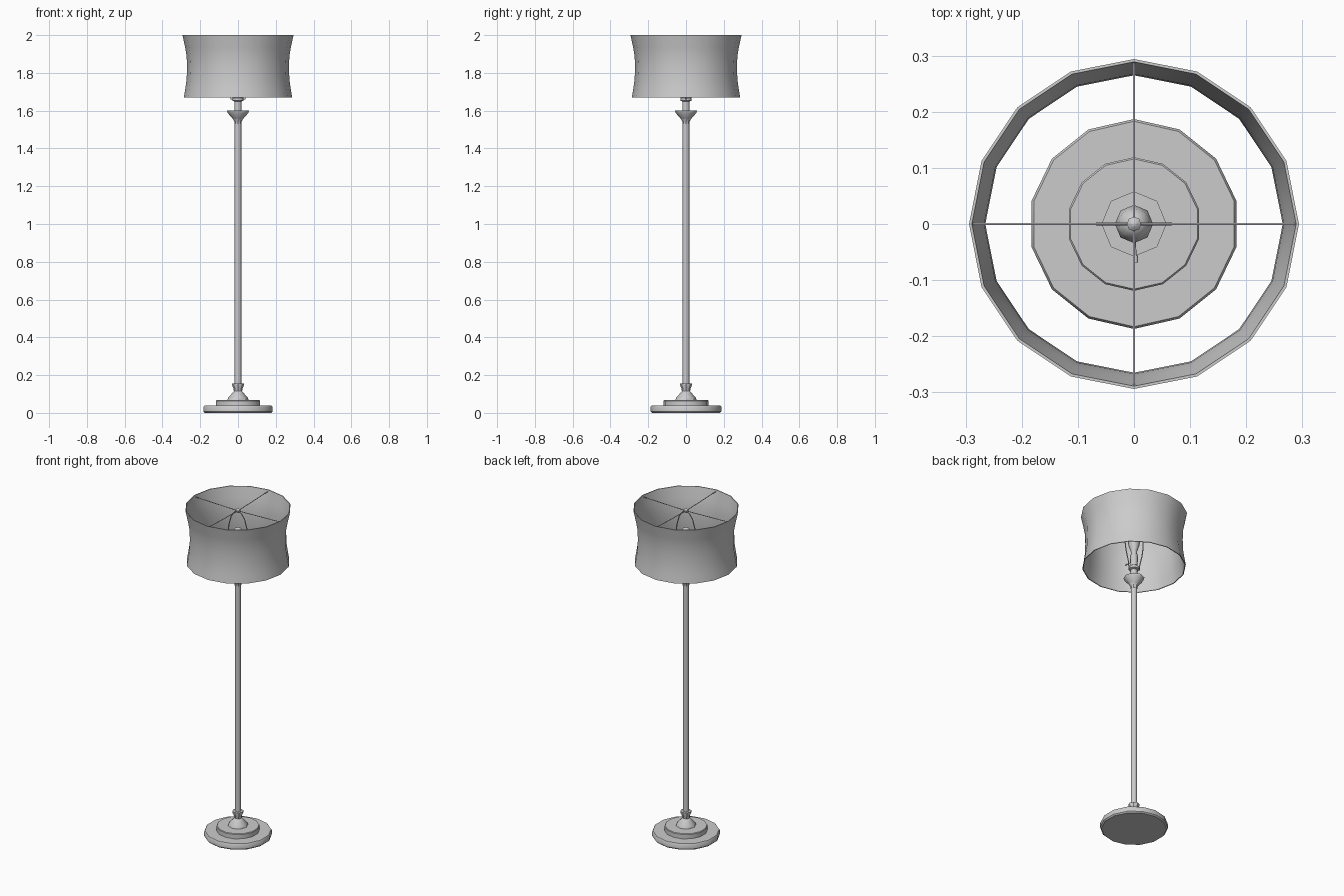
import bpy, bmesh, math

if "Cube" in bpy.data.objects:
    bpy.data.objects.remove(bpy.data.objects["Cube"])


def lathe(name, profile, sides, angle=35, closed=False):
    """Spin (radius, z) points around the z axis; a radius of 0 makes a pole."""
    bm = bmesh.new()
    rings = []
    for r, z in profile:
        if r == 0:
            rings.append([bm.verts.new((0, 0, z))] * sides)
        else:
            turn = [math.pi / 2 + 2 * math.pi * i / sides for i in range(sides)]
            rings.append([bm.verts.new((r * math.cos(a), r * math.sin(a), z)) for a in turn])
    pairs = list(zip(rings, rings[1:]))
    if closed:
        pairs.append((rings[-1], rings[0]))
    for low, high in pairs:
        for i in range(sides):
            j = (i + 1) % sides
            bm.faces.new(list(dict.fromkeys((low[i], low[j], high[j], high[i]))))
    if not closed:
        for ring in (rings[0], rings[-1]):
            if len(set(ring)) > 1:
                bm.faces.new(ring)
    bmesh.ops.recalc_face_normals(bm, faces=bm.faces)
    mesh = bpy.data.meshes.new(name)
    bm.to_mesh(mesh)
    bm.free()
    obj = bpy.data.objects.new(name, mesh)
    bpy.context.collection.objects.link(obj)
    bpy.ops.object.select_all(action='DESELECT')
    obj.select_set(True)
    bpy.context.view_layer.objects.active = obj
    bpy.ops.object.shade_smooth_by_angle(angle=math.radians(angle))
    return obj


def wire(name, points, radius):
    """Thin bent rod through the points."""
    curve = bpy.data.curves.new(name, 'CURVE')
    curve.dimensions = '3D'
    curve.bevel_depth = radius
    curve.bevel_resolution = 1
    curve.use_fill_caps = True
    spline = curve.splines.new('POLY')
    spline.points.add(len(points) - 1)
    for p, co in zip(spline.points, points):
        p.co = (*co, 1)
    obj = bpy.data.objects.new(name, curve)
    bpy.context.collection.objects.link(obj)
    return obj


# Stepped foot
lathe("base_disc", [(0.18, 0), (0.187, 0.007), (0.187, 0.032), (0.183, 0.038)], 14)
lathe("base_step", [(0.119, 0.036), (0.119, 0.064), (0.116, 0.068)], 14)
lathe("base_collar", [(0.057, 0.066), (0.052, 0.08), (0.03, 0.105), (0.022, 0.115),
                      (0.024, 0.13), (0.031, 0.145), (0.031, 0.155), (0.017, 0.156)], 8)

# Pole and the cup on top of it
lathe("pole", [(0.018, 0.15), (0.018, 1.54)], 8, 50)
lathe("top_cup", [(0.019, 1.53), (0.02, 1.545), (0.03, 1.56), (0.055, 1.588),
                  (0.058, 1.6), (0.02, 1.601)], 8)

# Stem, socket and bulb
lathe("stem", [(0.019, 1.6), (0.019, 1.65)], 8, 50)
lathe("socket", [(0.018, 1.648), (0.03, 1.653), (0.03, 1.668), (0.02, 1.675),
                 (0.022, 1.74), (0.018, 1.75)], 8, 50)
lathe("bulb", [(0.016, 1.74), (0.018, 1.77), (0.03, 1.805), (0.034, 1.835),
               (0.028, 1.862), (0.014, 1.877), (0, 1.88)], 8, 60)
wire("switch_stem", [(0, -0.015, 1.71), (0.003, -0.06, 1.71)], 0.002)
wire("switch_knob", [(0.003, -0.056, 1.71), (0.003, -0.069, 1.71)], 0.004)

# Harp: half outline mirrored in x
half = [(0.02, 1.66), (0.038, 1.662), (0.04, 1.69), (0.058, 1.76), (0.066, 1.82),
        (0.062, 1.88), (0.045, 1.94), (0.022, 1.972)]
harp = [(x, 0, z) for x, z in half] + [(0, 0, 1.978)] + [(-x, 0, z) for x, z in reversed(half)]
wire("harp", harp, 0.003)

# Spider arms and finial holding the shade
for i in range(4):
    a = i * math.pi / 2
    c, s = math.cos(a), math.sin(a)
    wire(f"spider_arm_{i + 1}", [(0, 0, 1.982), (0.288 * c, 0.288 * s, 1.99)], 0.002)
lathe("finial", [(0.009, 1.974), (0.013, 1.98), (0.013, 1.988), (0.006, 1.995), (0, 1.997)], 8)

# Thin waisted drum shade, open at both ends
outer = [(0.287, 1.67), (0.280, 1.71), (0.272, 1.765), (0.270, 1.83), (0.272, 1.89),
         (0.280, 1.935), (0.294, 2.0)]
inner = [(r - 0.005, z) for r, z in reversed(outer)]
lathe("shade", outer + inner, 16, 35, closed=True)
